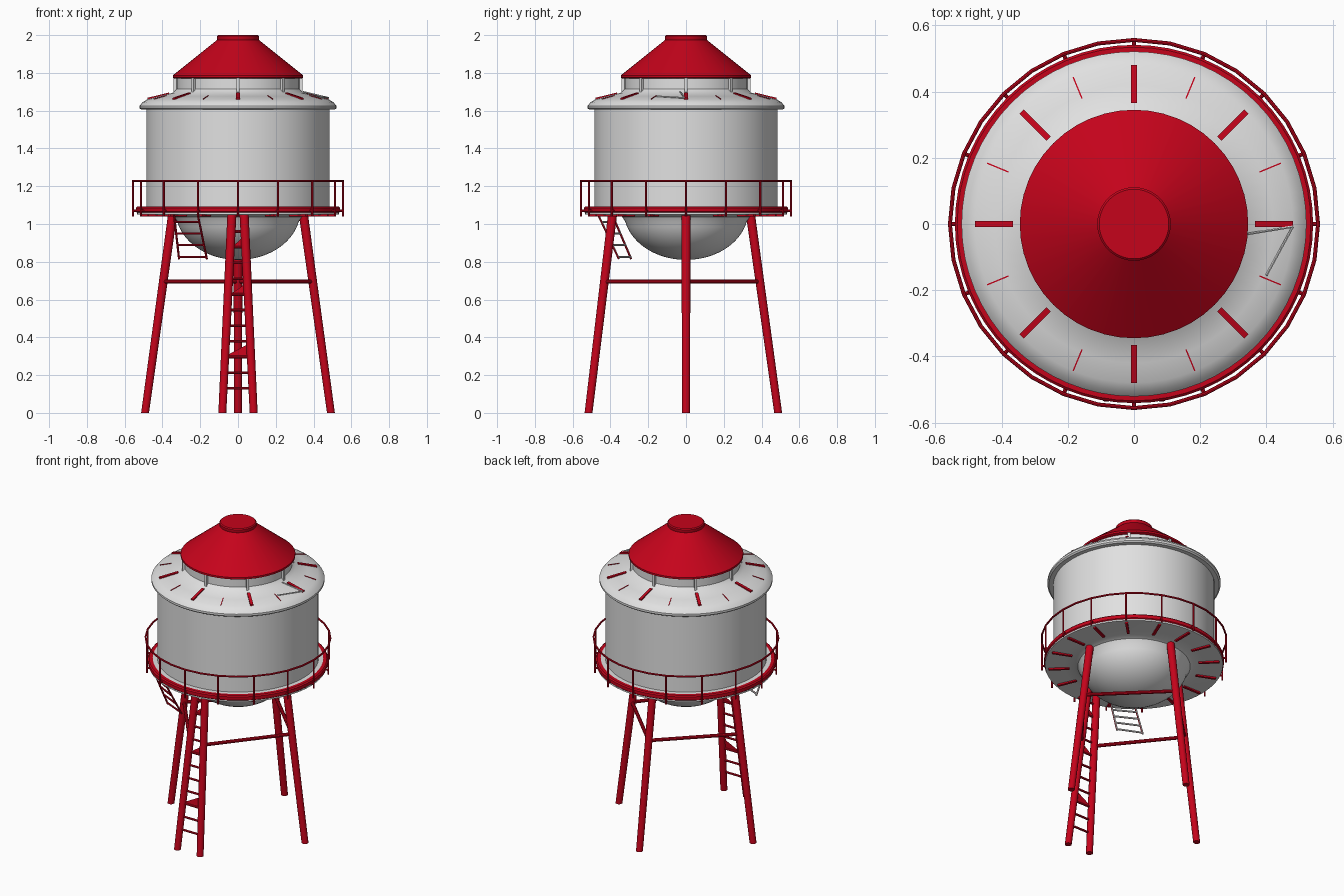
import bpy, bmesh, math
from mathutils import Vector, Matrix

if "Cube" in bpy.data.objects:
    bpy.data.objects.remove(bpy.data.objects["Cube"])


def material(name, rgb):
    m = bpy.data.materials.new(name)
    m.diffuse_color = (*rgb, 1)
    m.use_nodes = True
    m.node_tree.nodes["Principled BSDF"].inputs["Base Color"].default_value = m.diffuse_color
    return m


RED = material("red_paint", (0.56, 0.001, 0.011))
WHITE = material("white_paint", (0.75, 0.75, 0.75))


def finish(name, bm, mat, white_rule=None):
    """Make the object; faces matching white_rule get white paint."""
    bmesh.ops.recalc_face_normals(bm, faces=bm.faces)
    bm.normal_update()
    if white_rule:
        for f in bm.faces:
            f.material_index = int(white_rule(f))
    me = bpy.data.meshes.new(name)
    bm.to_mesh(me)
    bm.free()
    me.materials.append(mat)
    if white_rule:
        me.materials.append(WHITE)
    ob = bpy.data.objects.new(name, me)
    bpy.context.collection.objects.link(ob)
    bpy.ops.object.select_all(action='DESELECT')
    ob.select_set(True)
    bpy.context.view_layer.objects.active = ob
    bpy.ops.object.shade_smooth_by_angle(angle=math.radians(32))
    return ob


def lathe(name, profile, mat, segs=64, closed=False, white_rule=None):
    """Spin a (radius, z) profile about the z axis."""
    bm = bmesh.new()
    vs = [bm.verts.new((r, 0, z)) for r, z in profile]
    pairs = list(zip(vs, vs[1:])) + ([(vs[-1], vs[0])] if closed else [])
    es = [bm.edges.new(p) for p in pairs]
    bmesh.ops.spin(bm, geom=vs + es, cent=(0, 0, 0), axis=(0, 0, 1),
                   angle=math.tau, steps=segs, use_duplicate=False)
    bmesh.ops.remove_doubles(bm, verts=bm.verts, dist=1e-4)
    return finish(name, bm, mat, white_rule)


def rod(bm, a, b, r, r2=None, segs=8):
    """Add a round bar from a to b."""
    a, b = Vector(a), Vector(b)
    d = b - a
    mat = Matrix.Translation((a + b) / 2) @ d.to_track_quat('Z', 'Y').to_matrix().to_4x4()
    bmesh.ops.create_cone(bm, cap_ends=True, segments=segs, radius1=r,
                          radius2=r if r2 is None else r2, depth=d.length, matrix=mat)


def rods(name, bars, mat, r, segs=8, white_rule=None):
    bm = bmesh.new()
    for a, b in bars:
        rod(bm, a, b, r, segs=segs)
    return finish(name, bm, mat, white_rule)


def polar(r, ang, z):
    return Vector((r * math.cos(ang), r * math.sin(ang), z))


def strips(name, angles, p0, p1, width, height, mat):
    """Radial box ribs from (r, z) p0 to p1."""
    bm = bmesh.new()
    for t in angles:
        side = Vector((-math.sin(t), math.cos(t), 0)) * width / 2
        up = Vector((0, 0, height / 2))
        a, b = polar(p0[0], t, p0[1]), polar(p1[0], t, p1[1])
        vs = [bm.verts.new(p + s * side + u * up) for p in (a, b)
              for s, u in ((-1, -1), (1, -1), (1, 1), (-1, 1))]
        for i in range(4):
            j = (i + 1) % 4
            bm.faces.new((vs[i], vs[j], vs[4 + j], vs[4 + i]))
        bm.faces.new(vs[:4])
        bm.faces.new(vs[4:])
    return finish(name, bm, mat)


EIGHT = [i * math.tau / 8 for i in range(8)]
SIXTEEN = [i * math.tau / 16 for i in range(16)]

# Tank: wall, overhanging rim, shallow roof and neck
lathe("tank_body", [(0.485, 1.05), (0.485, 1.605), (0.512, 1.605), (0.521, 1.613),
                    (0.521, 1.626), (0.505, 1.645), (0.48, 1.66), (0.42, 1.676),
                    (0.345, 1.695), (0.325, 1.715), (0.325, 1.785)], WHITE)

# Rounded tank bottom blending into the walkway underside
dome = [(0.535, 1.060), (0.535, 1.05), (0.42, 1.048), (0.36, 1.046), (0.338, 1.038)]
dome += [(0.33 * math.cos(i * math.pi / 28), 1.07 - 0.26 * math.sin(i * math.pi / 28))
         for i in range(2, 14)] + [(0, 0.81)]
lathe("tank_bottom", dome, WHITE)

# Red cone roof and its cap
lathe("cone_roof", [(0, 1.77), (0.335, 1.77), (0.345, 1.775), (0.345, 1.787), (0.335, 1.795),
                    (0.11, 1.975), (0, 1.975)], RED, 48)
lathe("roof_cap", [(0, 1.965), (0.106, 1.965), (0.111, 1.978), (0.111, 1.994),
                   (0.105, 2.0), (0, 2.0)], RED, 40)

# Roof ribs, neck struts and a loose roof wire
strips("roof_ribs", EIGHT, (0.365, 1.690), (0.48, 1.662), 0.019, 0.012, RED)
strips("roof_seams", [t + math.pi / 8 for t in EIGHT], (0.41, 1.679), (0.48, 1.661), 0.004, 0.006, RED)
strips("neck_struts", EIGHT, (0.325, 1.735), (0.341, 1.735), 0.016, 0.09, WHITE)
wire = [Vector((0.345, -0.03, 1.70)), Vector((0.48, -0.008, 1.668)), Vector((0.40, -0.155, 1.676))]
rods("roof_wire", list(zip(wire, wire[1:])), WHITE, 0.004, 6)

# Walkway ring: red outer band, pale inner floor, red brackets below
lathe("walkway", [(0.475, 1.058), (0.532, 1.058), (0.541, 1.065), (0.541, 1.086),
                  (0.534, 1.093), (0.513, 1.093), (0.475, 1.093)], RED, closed=True,
      white_rule=lambda f: f.normal.z > 0.9 and f.calc_center_median().xy.length < 0.51)
strips("walkway_brackets", SIXTEEN, (0.39, 1.046), (0.515, 1.046), 0.016, 0.014, RED)

# Railing: hoop, posts and short stubs
hoop = [(0.556 + 0.006 * math.cos(a), 1.228 + 0.006 * math.sin(a)) for a in EIGHT]
lathe("railing_hoop", hoop, RED, 32, closed=True)
rods("railing_posts", [(polar(0.556, t, 1.04), polar(0.556, t, 1.228)) for t in SIXTEEN], RED, 0.0055)
rods("railing_stubs", [(polar(0.53, t, 1.07), polar(0.558, t, 1.07)) for t in SIXTEEN], RED, 0.006)

# Legs: left, right, back, and the front pair
legs = {
    "left_leg": ((-0.492, 0, 0), (-0.345, 0, 1.06)),
    "right_leg": ((0.492, 0, 0), (0.345, 0, 1.06)),
    "back_leg": ((0, 0.488, 0), (0, 0.34, 1.06)),
    "front_left_leg": ((-0.083, -0.516, 0), (-0.032, -0.388, 1.06)),
    "front_right_leg": ((0.083, -0.516, 0), (0.032, -0.388, 1.06)),
}
for name, (a, b) in legs.items():
    bm = bmesh.new()
    rod(bm, a, b, 0.021, 0.024, 16)
    for v in bm.verts:
        if v.co.z < 0.1:
            v.co.z = 0
    finish(name, bm, RED)


def leg_point(name, z):
    a, b = map(Vector, legs[name])
    return a.lerp(b, z / 1.06)


# Horizontal braces joining neighbouring legs
ring = [("front_left_leg", "left_leg"), ("left_leg", "back_leg"),
        ("back_leg", "right_leg"), ("right_leg", "front_right_leg")]
rods("leg_braces", [(leg_point(p, 0.695), leg_point(q, 0.695)) for p, q in ring], RED, 0.011, 10)

# Ladder rungs between the front legs
rods("ladder_rungs", [(leg_point("front_left_leg", 0.13 + 0.083 * i),
                       leg_point("front_right_leg", 0.13 + 0.083 * i)) for i in range(11)], RED, 0.007)

# Triangular gussets on the ladder
bm = bmesh.new()
for z in (0.30, 0.62, 0.87):
    tri = [bm.verts.new(p) for p in (leg_point("front_left_leg", z),
                                     leg_point("front_right_leg", z),
                                     leg_point("front_right_leg", z + 0.07))]
    f = bm.faces.new(tri)
    bmesh.ops.solidify(bm, geom=[f], thickness=0.006)
finish("ladder_gussets", bm, RED)

# Short hanging access ladder under the walkway, pale on its inner side
la, lb = Vector((-0.34, -0.395, 1.06)), Vector((-0.312, -0.29, 0.815))
ra, rb = Vector((-0.215, -0.47, 1.06)), Vector((-0.165, -0.355, 0.815))
bars = [(la, lb), (ra, rb)]
bars += [(la.lerp(lb, t), ra.lerp(rb, t)) for t in (0.2, 0.45, 0.7, 0.96)]
rods("hanging_ladder", bars, RED, 0.006, white_rule=lambda f: f.normal.y > 0.1)
